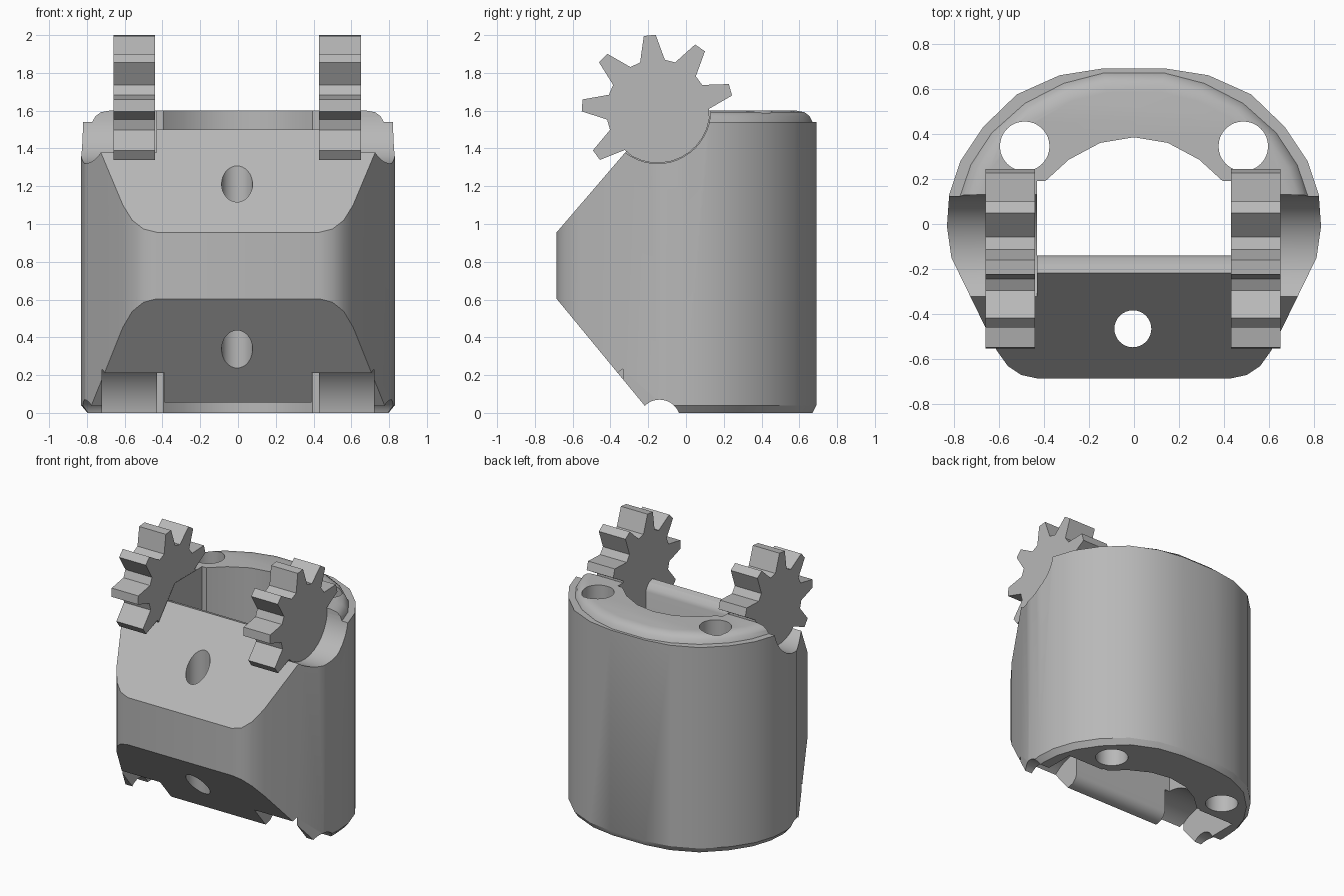
import bpy, bmesh, math

cube = bpy.data.objects.get("Cube")
if cube:
    bpy.data.objects.remove(cube, do_unlink=True)

grey = bpy.data.materials.new("light grey plastic")
grey.use_nodes = True
COLOUR = (0.48, 0.48, 0.48, 1)
grey.diffuse_color = COLOUR
grey.node_tree.nodes["Principled BSDF"].inputs["Base Color"].default_value = COLOUR

AXIS_Y, AXIS_Z = -0.15, 1.6      # hinge axis of the gears


def loft(name, rings):
    """Closed solid through rings of equal point count."""
    bm = bmesh.new()
    loops = [[bm.verts.new(p) for p in ring] for ring in rings]
    n = len(loops[0])
    for a, b in zip(loops, loops[1:]):
        for i in range(n):
            j = (i + 1) % n
            bm.faces.new((a[i], a[j], b[j], b[i]))
    bm.faces.new(loops[0][::-1])
    bm.faces.new(loops[-1])
    bmesh.ops.recalc_face_normals(bm, faces=bm.faces)
    mesh = bpy.data.meshes.new(name)
    bm.to_mesh(mesh)
    bm.free()
    mesh.materials.append(grey)
    obj = bpy.data.objects.new(name, mesh)
    bpy.context.collection.objects.link(obj)
    return obj


def prism_x(name, yz, x0, x1):
    return loft(name, [[(x, y, z) for y, z in yz] for x in (x0, x1)])


def prism_z(name, xy, z0, z1):
    return loft(name, [[(x, y, z) for x, y in xy] for z in (z0, z1)])


def circle(cx, cy, r, n=32):
    return [(cx + r * math.cos(math.tau * i / n), cy + r * math.sin(math.tau * i / n))
            for i in range(n)]


def activate(obj):
    bpy.ops.object.select_all(action='DESELECT')
    obj.select_set(True)
    bpy.context.view_layer.objects.active = obj


def carve(obj, cutter, operation='DIFFERENCE'):
    cutter.hide_render = True
    mod = obj.modifiers.new("carve", 'BOOLEAN')
    mod.operation, mod.solver, mod.object = operation, 'EXACT', cutter
    activate(obj)
    bpy.ops.object.modifier_apply(modifier=mod.name)
    bpy.data.objects.remove(cutter, do_unlink=True)


def mirrored(half):
    return half + [(-x, y) for x, y in reversed(half)]


# Body: rounded back, tapered front, stepped rims at both ends
outline = mirrored([(0.43, -0.685), (0.5, -0.67), (0.56, -0.63), (0.61, -0.56),
                    (0.81, -0.15), (0.83, -0.01), (0.82, 0.13), (0.77, 0.28),
                    (0.67, 0.43), (0.52, 0.575), (0.33, 0.66), (0.14, 0.69)])


def rim(inset):
    ring = []
    for x, y in outline:
        k = min(0.985, 1 / math.hypot(x / 0.785, y / 0.68))
        r = math.hypot(x, y)
        k *= 1 - inset / r
        ring.append((x * k, y * k))
    return ring


def at(ring, z):
    return [(x, y, z) for x, y in ring]


body = loft("hinge_body", [
    at([(x * 0.96, y * 0.97) for x, y in outline], 0), at(outline, 0.04),
    at(outline, 1.54), at(rim(0), 1.54), at(rim(0.015), 1.57),
    at(rim(0.045), 1.592), at(rim(0.09), 1.6)])

# Sloped front faces
carve(body, prism_x("side_profile", [(-0.75, 0.683), (-0.75, 0.88), (-0.046, 1.7),
                                     (1, 1.7), (1, -0.1), (-0.105, -0.1)], -1, 1), 'INTERSECT')

# Central cavity with a curved back wall
cavity = mirrored([(0.43, -0.14), (0.43, 0.19), (0.394, 0.19), (0.29, 0.285), (0.15, 0.36)])
cavity.insert(5, (0, 0.385))
carve(body, prism_z("cavity", cavity, -0.2, 1.8))

# Lowered, rounded top and bottom edges of the front wall
carve(body, prism_x("wall_top", [(-0.6, 1.5), (-0.22, 1.5), (-0.18, 1.488), (-0.152, 1.46),
                                 (-0.135, 1.42), (0, 1.42), (0, 1.7), (-0.6, 1.7)],
                    -0.43, 0.43))
carve(body, prism_x("wall_bottom", [(-0.6, 0.055), (-0.22, 0.055), (-0.18, 0.065),
                                    (-0.152, 0.09), (-0.135, 0.13), (0, 0.13),
                                    (0, -0.2), (-0.6, -0.2)], -0.43, 0.43))

# Hinge seats above, gear sockets and small side notches below
for s in (-1, 1):
    carve(body, prism_x("seat", circle(AXIS_Y, AXIS_Z, 0.28, 48), s * 0.431, s * 1))
    carve(body, prism_x("socket", circle(AXIS_Y, -0.04, 0.33, 48), s * 0.39, s * 0.72))
    carve(body, prism_x("notch", circle(-0.14, -0.04, 0.11), s * 0.7, s * 1))
    carve(body, prism_z("screw_hole", circle(s * 0.485, 0.345, 0.11), -0.2, 1.8))

# Cord hole through the front wall
carve(body, prism_z("cord_hole", circle(-0.005, -0.465, 0.082), -0.2, 1.8))
activate(body)
bpy.ops.object.shade_smooth_by_angle(angle=math.radians(28))


# Gears: six teeth, then a plain round underside
def polar(r, degrees):
    a = math.radians(degrees)
    return (AXIS_Y + r * math.cos(a), AXIS_Z + r * math.sin(a))


gear = []
for k in range(6):
    mid = 16 + 40 * k
    gear += [polar(0.272, mid - 14), polar(0.402, mid - 4.5),
             polar(0.402, mid + 4.5), polar(0.272, mid + 14)]
gear += [polar(0.277, 230 + 11 * i) for i in range(1, 12)]

for name, x0, x1 in (("left_gear", 0.43, 0.65), ("right_gear", -0.66, -0.44)):
    prism_x(name, gear, x0, x1)
